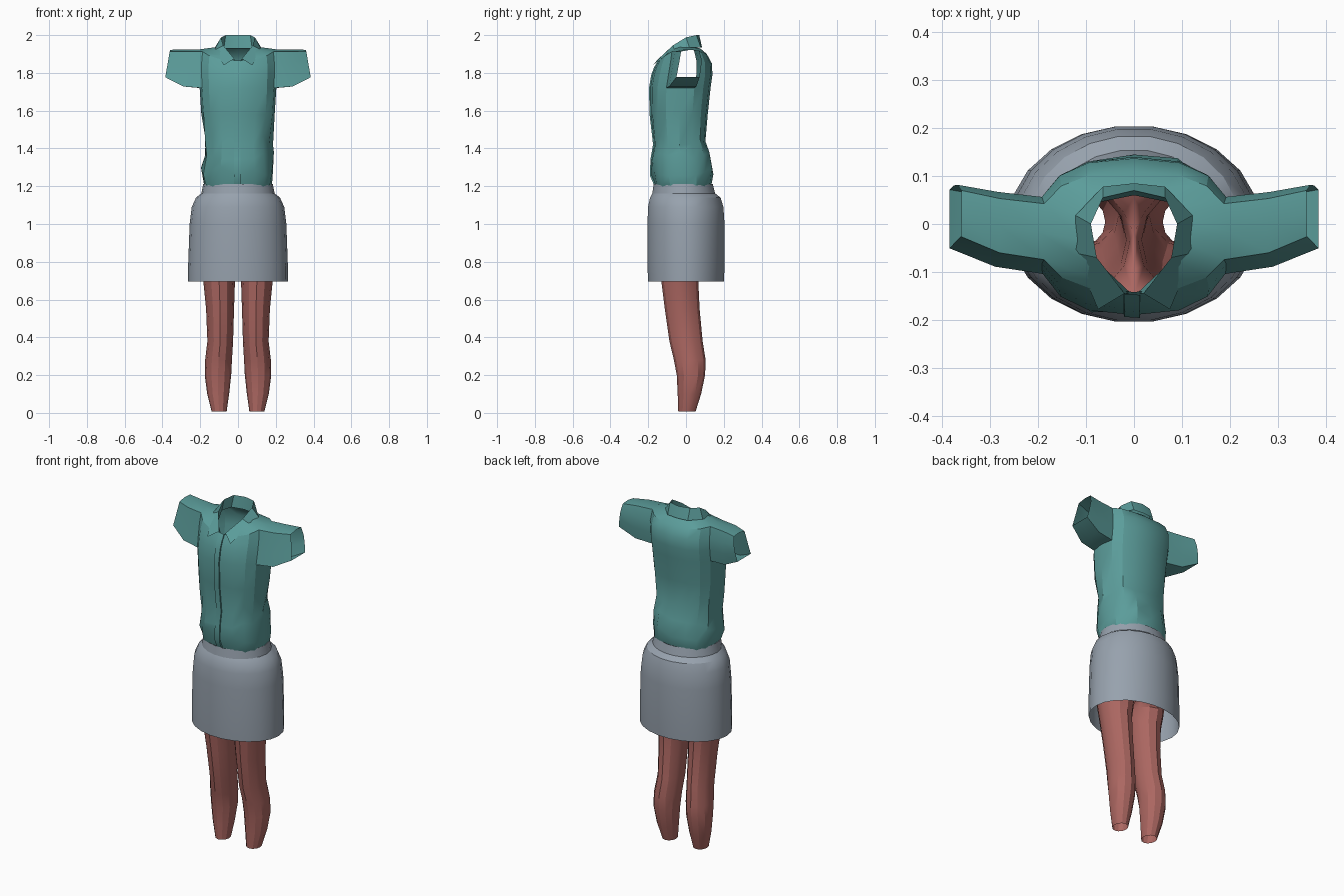
import bpy, bmesh, math, random

random.seed(4)
cube = bpy.data.objects.get("Cube")
if cube:
    bpy.data.objects.remove(cube, do_unlink=True)


def material(name, rgb):
    m = bpy.data.materials.new(name)
    m.diffuse_color = (*rgb, 1)
    m.use_nodes = True
    bsdf = next(n for n in m.node_tree.nodes if n.type == 'BSDF_PRINCIPLED')
    bsdf.inputs["Base Color"].default_value = (*rgb, 1)
    return m


TEAL = material("teal cloth", (0.105, 0.335, 0.325))
GREY = material("blue grey cloth", (0.31, 0.36, 0.42))
RED = material("dusty red cloth", (0.41, 0.135, 0.12))


def finish(bm, name, mat, angle=30, mirror=False):
    """Turn a bmesh into a named, coloured, smooth-shaded object."""
    bmesh.ops.recalc_face_normals(bm, faces=bm.faces)
    me = bpy.data.meshes.new(name)
    bm.to_mesh(me)
    bm.free()
    me.materials.append(mat)
    ob = bpy.data.objects.new(name, me)
    bpy.context.collection.objects.link(ob)
    bpy.ops.object.select_all(action='DESELECT')
    ob.select_set(True)
    bpy.context.view_layer.objects.active = ob
    bpy.ops.object.shade_smooth_by_angle(angle=math.radians(angle))
    if mirror:
        mod = ob.modifiers.new("Mirror", 'MIRROR')
        mod.use_clip = True
        mod.merge_threshold = 0.001
    return ob


def loft(bm, rows, closed=True):
    """Skin rows of points with quads and return the vertex rows."""
    grid = [[bm.verts.new(p) for p in row] for row in rows]
    for lo, hi in zip(grid, grid[1:]):
        n = len(lo)
        for i in range(n if closed else n - 1):
            j = (i + 1) % n
            bm.faces.new((lo[i], lo[j], hi[j], hi[i]))
    return grid


def spow(v, e):
    return math.copysign(abs(v) ** e, v)


def section(n, z, half_x, front, back, power=1.0, z_front=None, z_back=None):
    """Rounded horizontal section whose front and back may dip."""
    pts, mid = [], (front + back) / 2
    for i in range(n):
        t = 2 * math.pi * i / n
        c, s = spow(math.cos(t), power), spow(math.sin(t), power)
        end = (z_front if s < 0 else z_back) or z
        pts.append((half_x * c, mid + (back - front) / 2 * s, z + (end - z) * s * s))
    return pts


# Shirt body: stacked sections from the hem to the neckline
SHIRT = [
    (1.18, .168, -.155, .125), (1.21, .18, -.165, .135), (1.28, .192, -.18, .143),
    (1.36, .184, -.187, .13), (1.44, .18, -.175, .108), (1.58, .194, -.187, .115),
    (1.72, .203, -.19, .13), (1.79, .205, -.178, .14),
    (1.86, .205, -.163, .137, .8, 1.83, 1.85),
    (1.925, .2, -.142, .11, .8, 1.865, 1.90),
    (1.938, .105, -.146, .075, .9, 1.845, 1.93)]
rows = [section(16, *(r if len(r) > 4 else r + (.8,))) for r in SHIRT]
# Gathered folds above the waist
for k in (2, 3, 4):
    for i, (x, y, z) in enumerate(rows[k]):
        f = random.uniform(.93, 1.04)
        rows[k][i] = (x * f, y * f, z + random.uniform(-.03, .03))
bm = bmesh.new()
grid = loft(bm, rows)

# Armholes: remove the side faces between underarm and shoulder
hole = []
for f in bm.faces:
    ids = [(k, i) for k in range(6, 10) for i in (0, 1, 15, 7, 8, 9) if grid[k][i] in f.verts]
    if len(ids) == 4:
        hole.append(f)
bmesh.ops.delete(bm, geom=hole, context='FACES')

# Sleeves: extrude each armhole outwards in two steps
for side in (1, -1):
    edges = [e for e in bm.edges if e.is_boundary and
             all(v.co.x * side > .15 and v.co.z > 1.7 for v in e.verts)]
    for top_x, low_x, z_low, z_top, y_add, y_scale in (
            (.28, .29, 1.728, 1.925, .012, .97), (.36, .385, 1.777, 1.922, .025, .85)):
        zs = [v.co.z for e in edges for v in e.verts]
        z0, z1 = min(zs), max(zs)
        ext = bmesh.ops.extrude_edge_only(bm, edges=edges)["geom"]
        for v in (g for g in ext if isinstance(g, bmesh.types.BMVert)):
            t = (v.co.z - z0) / (z1 - z0)
            v.co = (side * (low_x + (top_x - low_x) * t),
                    v.co.y * y_scale + y_add, z_low + (z_top - z_low) * t)
        edges = [g for g in ext if isinstance(g, bmesh.types.BMEdge)]
finish(bm, "shirt", TEAL, 25)

# Button placket down the front
bm = bmesh.new()
front = [rows[k][12] for k in range(1, 10)]
loft(bm, [[(x + dx, y - d, z) for dx, d in ((-.022, -.003), (-.02, .004), (.012, .006), (.013, -.003))]
          for x, y, z in front], closed=False)
finish(bm, "shirt_placket", TEAL)

# Folded collar: stand, fold and pointed leaf, from centre back to front
bm = bmesh.new()
loft(bm, [
    [(0, .06, 1.93), (.075, .045, 1.93), (.098, -.01, 1.925), (.075, -.08, 1.89), (.006, -.145, 1.85)],
    [(0, .07, 2.0), (.065, .055, 2.0), (.09, 0, 1.988), (.078, -.07, 1.945), (.02, -.145, 1.875)],
    [(0, .085, 1.935), (.065, .078, 1.935), (.122, .018, 1.935), (.125, -.06, 1.92), (.075, -.178, 1.84)],
], closed=False)
finish(bm, "collar", TEAL, 25, mirror=True)

# Skirt with a waistband, open at the hem
bm = bmesh.new()
loft(bm, [section(22, *r) for r in (
    (.695, .264, -.203, .203), (.78, .264, -.206, .206), (1.0, .256, -.206, .206),
    (1.09, .245, -.203, .2), (1.14, .222, -.192, .185), (1.165, .19, -.178, .152))])
finish(bm, "skirt", GREY, 30)
bm = bmesh.new()
loft(bm, [section(22, *r) for r in (
    (1.16, .194, -.18, .156), (1.212, .184, -.173, .143), (1.208, .176, -.165, .135))])
finish(bm, "skirt_waistband", GREY, 30)

# Leggings: one open leg blending into half of the hips, then mirrored
LEG = [(.008, .1, .005, .04, .046), (.1, .105, .018, .058, .062), (.2, .106, .026, .07, .075),
       (.28, .103, .02, .071, .084), (.38, .094, 0, .068, .088), (.55, .095, -.02, .074, .092),
       (.7, .1, -.033, .084, .098), (.78, .102, -.032, .094, .11)]
HIPS = [(.86, .2, -.02, .15), (1.0, .2, -.01, .16), (1.15, .16, -.015, .135)]
angles = [2 * math.pi * i / 12 for i in range(12)]
rows = [[(cx + rx * math.cos(t), cy + ry * math.sin(t), z) for t in angles]
        for z, cx, cy, rx, ry in LEG]
rows += [[(max(0, a * math.cos(t)), cy + b * math.sin(t), z) for t in angles]
         for z, a, cy, b in HIPS]
bm = bmesh.new()
loft(bm, rows)
inner = [f for f in bm.faces if all(abs(v.co.x) < 1e-5 for v in f.verts)]
bmesh.ops.delete(bm, geom=inner, context='FACES')
finish(bm, "leggings", RED, 28, mirror=True)
